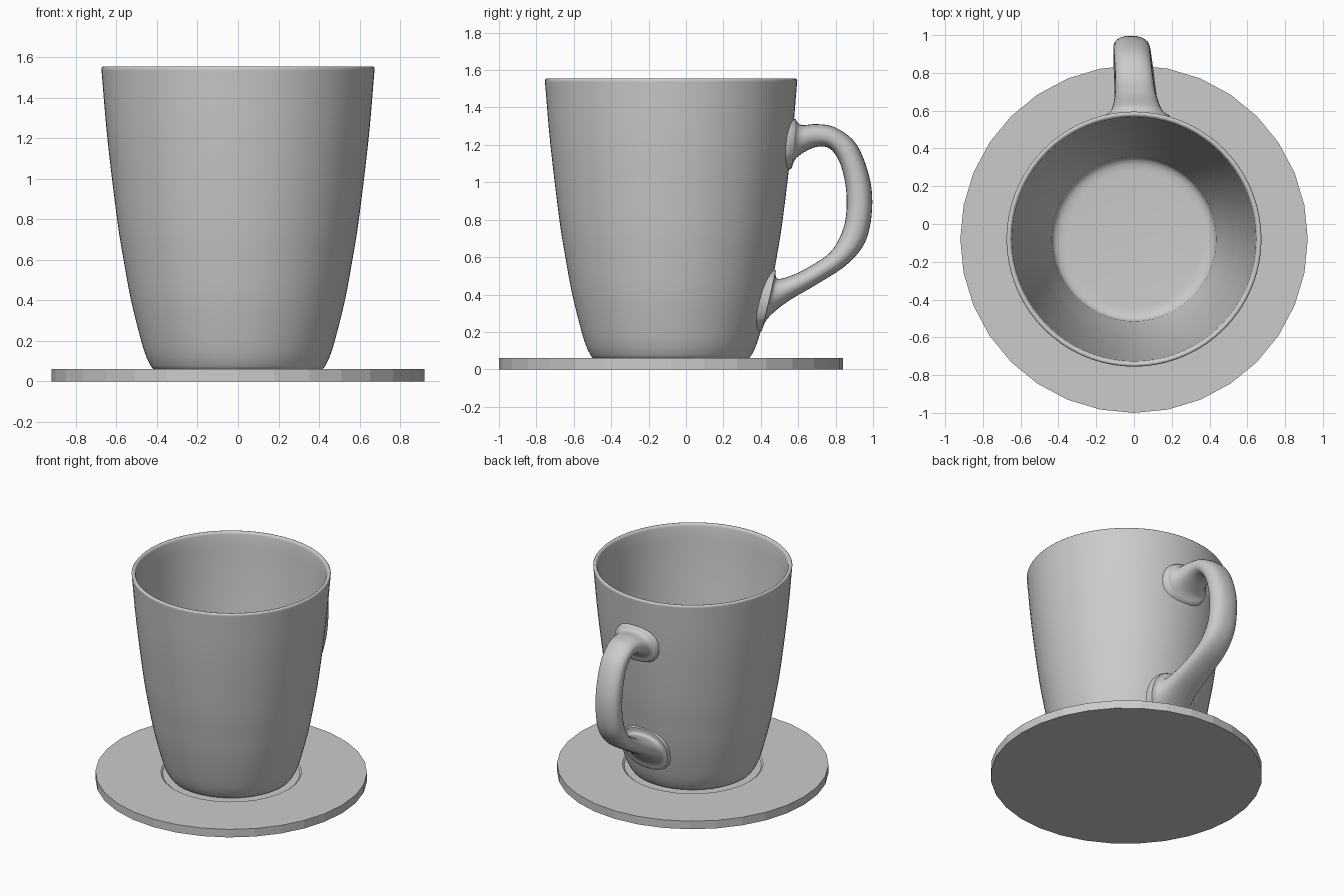
import bpy, bmesh, math
from mathutils import Vector

if "Cube" in bpy.data.objects:
    bpy.data.objects.remove(bpy.data.objects["Cube"])

CY = -0.08  # y of the mug and coaster axis


def smooth_path(points, steps):
    """Catmull-Rom interpolation of tuples of any length."""
    pts = [Vector(p) for p in points]
    pts = [2 * pts[0] - pts[1]] + pts + [2 * pts[-1] - pts[-2]]
    out = []
    for a, b, c, d in zip(pts, pts[1:], pts[2:], pts[3:]):
        for i in range(steps):
            t = i / steps
            out.append(0.5 * (2 * b + (c - a) * t + (2 * a - 5 * b + 4 * c - d) * t * t
                              + (3 * b - a - 3 * c + d) * t ** 3))
    return out + [pts[-2]]


def loft(name, rings, caps, angle):
    """Skin a list of closed rings into one object."""
    bm = bmesh.new()
    rows = [[bm.verts.new(p) for p in ring] for ring in rings]
    n = len(rows[0])
    for a, b in zip(rows, rows[1:]):
        for i in range(n):
            j = (i + 1) % n
            bm.faces.new((a[i], a[j], b[j], b[i]))
    if caps:
        bm.faces.new(rows[0][::-1])
        bm.faces.new(rows[-1])
    bmesh.ops.recalc_face_normals(bm, faces=bm.faces[:])
    mesh = bpy.data.meshes.new(name)
    bm.to_mesh(mesh)
    bm.free()
    obj = bpy.data.objects.new(name, mesh)
    bpy.context.collection.objects.link(obj)
    if angle:
        bpy.ops.object.select_all(action='DESELECT')
        obj.select_set(True)
        bpy.context.view_layer.objects.active = obj
        bpy.ops.object.shade_smooth_by_angle(angle=math.radians(angle))
    return obj


def lathe(name, profile, sides, angle):
    rings = [[(r * math.cos(k * math.tau / sides), CY + r * math.sin(k * math.tau / sides), z)
              for k in range(sides)] for r, z in profile]
    return loft(name, rings, True, angle)


# Flat-sided coaster with a shallow seat for the mug
lathe("coaster", [(0.92, 0), (0.92, 0.06), (0.477, 0.06), (0.465, 0.05)], 32, 0)

# Mug body: outer wall, rounded rim, inner wall and floor
outer = smooth_path([(0.43, 0.075), (0.452, 0.12), (0.478, 0.2), (0.528, 0.4), (0.565, 0.6),
                     (0.597, 0.8), (0.645, 1.2), (0.674, 1.535)], 4)
outer = [(p[0], p[1]) for p in outer]
inner = [(r - 0.028, z) for r, z in reversed(outer) if z > 0.15]
rim = [(0.675, 1.546), (0.670, 1.553), (0.663, 1.555), (0.656, 1.553), (0.649, 1.547)]
base = [(0.385, 0.05), (0.405, 0.054), (0.42, 0.062)]
floor = [(0.432, 0.125), (0.418, 0.108), (0.395, 0.098), (0.36, 0.095)]
lathe("mug_body", base + outer + rim + inner + floor, 72, 50)


def wall_radius(z):
    for (r0, z0), (r1, z1) in zip(outer, outer[1:]):
        if z0 <= z <= z1:
            return r0 + (r1 - r0) * (z - z0) / (z1 - z0)
    return outer[0][0]


# Handle sections: outer edge y,z; inner edge y,z; half width
sections = [(0.58, 1.345, 0.56, 1.06, 0.18),
            (0.615, 1.307, 0.59, 1.13, 0.135),
            (0.70, 1.311, 0.685, 1.186, 0.108),
            (0.80, 1.292, 0.765, 1.182, 0.1),
            (0.91, 1.205, 0.82, 1.11, 0.098),
            (0.98, 1.03, 0.853, 0.985, 0.098),
            (0.995, 0.86, 0.858, 0.85, 0.098),
            (0.96, 0.685, 0.835, 0.735, 0.1),
            (0.86, 0.56, 0.77, 0.625, 0.105),
            (0.70, 0.455, 0.645, 0.54, 0.112),
            (0.54, 0.36, 0.545, 0.495, 0.125),
            (0.435, 0.27, 0.485, 0.487, 0.15),
            (0.40, 0.19, 0.48, 0.54, 0.19)]


def power(v, e):
    return math.copysign(abs(v) ** e, v)


rings = []
path = smooth_path(sections, 5)
for n, (oy, oz, iy, iz, w) in enumerate(path):
    ring = []
    for k in range(24):
        a = k * math.tau / 24
        s, t = power(math.cos(a), 0.85), power(math.sin(a), 0.85)
        y = (oy + iy) / 2 + s * (oy - iy) / 2
        z = (oz + iz) / 2 + s * (oz - iz) / 2
        x = 0.015 - 0.08 * (y - 0.6) + t * w
        # Keep both root ends just under the mug's surface
        wall = CY + math.sqrt((wall_radius(z) - 0.012) ** 2 - x * x)
        y = wall if n in (0, len(path) - 1) else max(y, wall)
        ring.append((x, y, z))
    rings.append(ring)
loft("handle", rings, False, 60)
